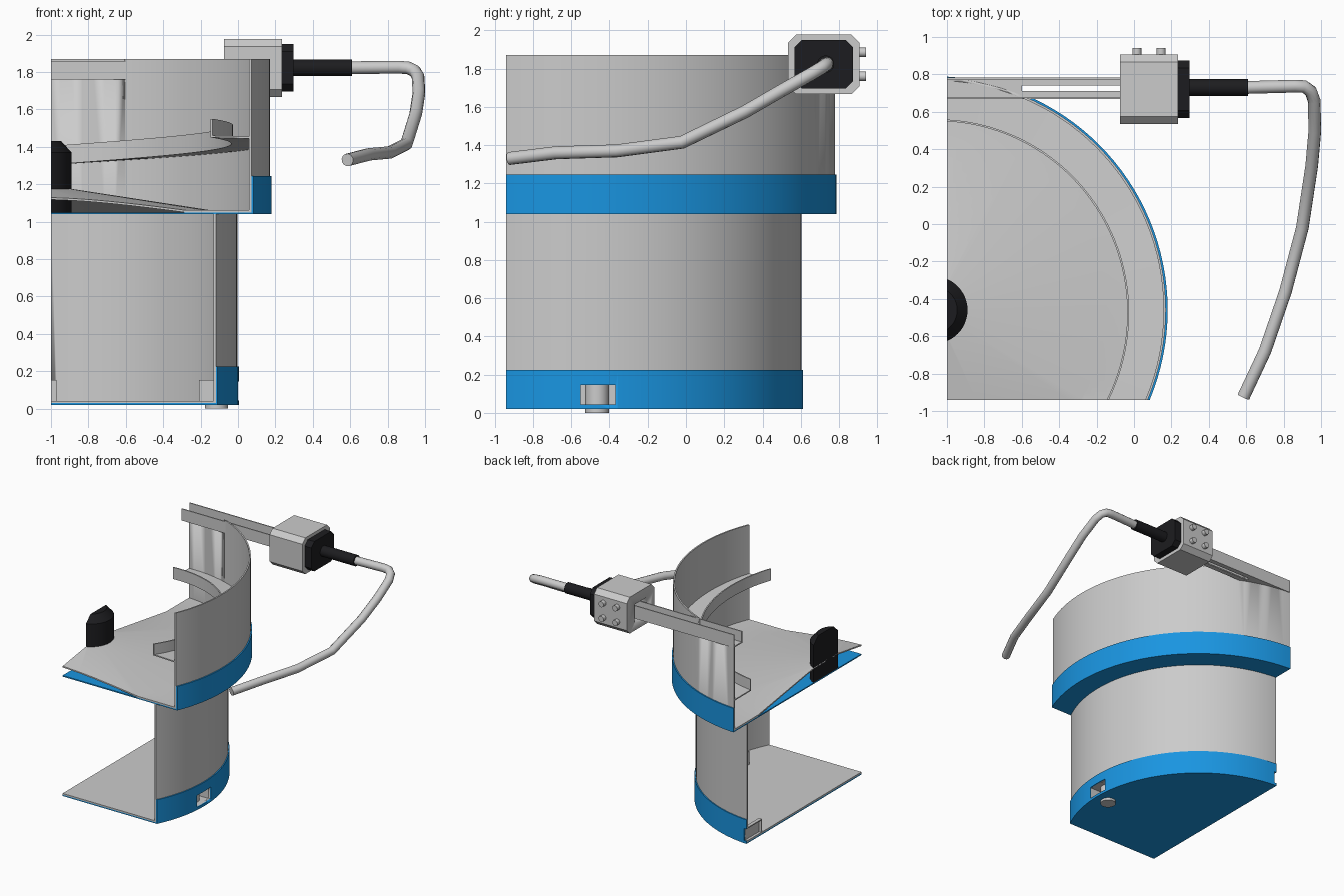
import bpy, bmesh, math
from mathutils import Matrix, Vector

if "Cube" in bpy.data.objects:
    bpy.data.objects.remove(bpy.data.objects["Cube"])

CX, CY = -1.07, -0.46          # bowl axis
XMIN, YMIN = -1.0, -0.94       # the model is a cut-away section


def material(name, col):
    m = bpy.data.materials.new(name)
    m.diffuse_color = col
    m.use_nodes = True
    m.node_tree.nodes["Principled BSDF"].inputs["Base Color"].default_value = m.diffuse_color
    return m


BLUE = material("blue", (0.01, 0.30, 0.75, 1))
BLACK = material("black", (0.012, 0.012, 0.014, 1))


def finish(name, bm, mat=None, clip=False):
    if clip:
        for co, no in (((XMIN, 0, 0), (-1, 0, 0)), ((0, YMIN, 0), (0, -1, 0))):
            bmesh.ops.bisect_plane(bm, geom=bm.verts[:] + bm.edges[:] + bm.faces[:], dist=1e-5,
                                   plane_co=co, plane_no=no, clear_outer=True)
            bmesh.ops.holes_fill(bm, edges=[e for e in bm.edges if e.is_boundary], sides=0)
    bmesh.ops.recalc_face_normals(bm, faces=bm.faces[:])
    me = bpy.data.meshes.new(name)
    bm.to_mesh(me)
    bm.free()
    ob = bpy.data.objects.new(name, me)
    bpy.context.collection.objects.link(ob)
    if mat:
        me.materials.append(mat)
    bpy.ops.object.select_all(action='DESELECT')
    ob.select_set(True)
    bpy.context.view_layer.objects.active = ob
    bpy.ops.object.shade_smooth_by_angle(angle=math.radians(30))
    return ob


def skin(bm, rings, closed):
    """Join rings of points into a tube, capped if open."""
    vs = [[bm.verts.new(p) for p in r] for r in rings]
    n, m = len(vs), len(vs[0])
    for i in range(n if closed else n - 1):
        a, b = vs[i], vs[(i + 1) % n]
        for j in range(m):
            k = (j + 1) % m
            bm.faces.new((a[j], a[k], b[k], b[j]))
    if not closed:
        bm.faces.new(vs[0])
        bm.faces.new(vs[-1])


def polar(r, a, z):
    return (CX + r * math.cos(a), CY + r * math.sin(a), z)


def lathe(name, profile, mat=None, seg=128):
    bm = bmesh.new()
    skin(bm, [[polar(r, 2 * math.pi * i / seg, z) for r, z in profile] for i in range(seg)], True)
    return finish(name, bm, mat, clip=True)


def add_prism(bm, x0, x1, y0, y1, z0, z1, c=0.0):
    """Box along x, with its four long edges chamfered by c."""
    if c:
        p = [(y0 + c, z0), (y1 - c, z0), (y1, z0 + c), (y1, z1 - c),
             (y1 - c, z1), (y0 + c, z1), (y0, z1 - c), (y0, z0 + c)]
    else:
        p = [(y0, z0), (y1, z0), (y1, z1), (y0, z1)]
    skin(bm, [[(x, y, z) for y, z in p] for x in (x0, x1)], False)


def boxes(name, dims, mat=None, c=0.0):
    bm = bmesh.new()
    for d in dims:
        add_prism(bm, *d, c)
    return finish(name, bm, mat)


def rod(name, p, q, r, mat=None):
    p, q = Vector(p), Vector(q)
    bm = bmesh.new()
    rot = (q - p).to_track_quat('Z', 'Y').to_matrix().to_4x4()
    bmesh.ops.create_cone(bm, cap_ends=True, segments=32, radius1=r, radius2=r, depth=(q - p).length,
                          matrix=Matrix.Translation((p + q) / 2) @ rot)
    return finish(name, bm, mat)


def cut(ob, cutter):
    cutter.hide_render = True
    cutter.hide_set(True)
    m = ob.modifiers.new("cut", 'BOOLEAN')
    m.operation, m.solver, m.object = 'DIFFERENCE', 'EXACT', cutter


# base: grey drum in a blue cup
drum = lathe("base_drum", [(.03, .03), (1.066, .03), (1.066, 1.04), (1.054, 1.04), (1.054, .042), (.03, .042)])
base_cup = lathe("base_cup", [(.03, .02), (1.075, .02), (1.075, .225), (1.066, .225), (1.066, .03), (.03, .03)], BLUE)

# bowl: wall with shallow cone floor, in a blue cup
bowl = lathe("bowl", [(1.24, 1.05), (1.24, 1.87), (1.228, 1.87), (1.228, 1.062), (.92, 1.062),
                      (.15, 1.18), (.03, 1.18), (.03, 1.17), (.15, 1.17), (.92, 1.05)])
lathe("bowl_cup", [(.03, 1.04), (1.25, 1.04), (1.25, 1.245), (1.24, 1.245), (1.24, 1.05), (.03, 1.05)], BLUE)
lathe("centre_post", [(.03, 1.05), (.18, 1.05), (.18, 1.37), (.125, 1.43), (.03, 1.43)], BLACK, 48)

# foot pockets in the base, one to the right and one at the back
for side, ang in (("right", 0), ("back", 90)):
    turn = Matrix.Translation((CX, CY, 0)) @ Matrix.Rotation(math.radians(ang), 4, 'Z')
    bm = bmesh.new()
    w, t = .092, .008
    for d in ((.87, 1.06, -w - t, -w, .04, .15), (.87, 1.06, w, w + t, .04, .15),
              (.862, .87, -w - t, w + t, .04, .15), (.862, 1.06, -w - t, w + t, .145, .153)):
        add_prism(bm, *d)
    bm.transform(turn)
    finish("pocket_" + side, bm, clip=True)
    bm = bmesh.new()
    add_prism(bm, .95, 1.2, -w, w, .043, .145)
    bm.transform(turn)
    cutter = finish("pocket_cutter_" + side, bm)
    cut(drum, cutter)
    cut(base_cup, cutter)
rod("foot", (-.115, -.465, 0), (-.115, -.465, .146), .062)

# spiral track with a lip, climbing clockwise around the bowl wall
bm = bmesh.new()
rings = []
for i in range(61):
    deg = 100 - 135 * i / 60
    z = 1.31 + .46 * (90 - deg) / 360
    r = 1.01 + .03 * (90 - deg) / 113
    rings.append([polar(p, math.radians(deg), z + h) for p, h in
                  ((1.232, -.01), (r, -.01), (r, .09), (r + .01, .09), (r + .01, 0), (1.232, 0))])
skin(bm, rings, False)
finish("spiral_track", bm, clip=True)

# straight exit channel: two angle rails, joined by a floor inside the bowl
boxes("inner_rail", [(-1, .05, .667, .676, 1.76, 1.86), (-1, .05, .676, .71, 1.76, 1.77)])
boxes("outer_rail", [(-1, .05, .773, .782, 1.76, 1.87), (-1, .05, .74, .773, 1.76, 1.77)])
boxes("channel_floor", [(-1, -.6, .71, .74, 1.76, 1.77)])
cut(bowl, boxes("channel_cutter", [(-1.1, -.4, .677, .772, 1.771, 2)]))

# sensor head with a slot for the rails
head = boxes("sensor_head", [(-.075, .235, .534, .906, 1.667, 1.977)], c=.04)
cut(head, boxes("slot_cutter", [(-.2, .06, .64, .80, 1.735, 1.89)]))
boxes("head_cover", [(.235, .297, .566, .874, 1.695, 1.95)], BLACK, c=.04)
for x in (.015, .145):
    for z in (1.76, 1.885):
        rod("head_bolt", (x, .89, z), (x, .94, z), .024)

# cable with its sleeve
rod("cable_sleeve", (.29, .73, 1.823), (.61, .73, 1.823), .045, BLACK)
path = [(.6, .73, 1.823), (.86, .737, 1.826), (.91, .735, 1.822), (.945, .71, 1.805), (.963, .66, 1.775),
        (.967, .5, 1.685), (.95, .31, 1.575), (.9, -.02, 1.415), (.81, -.36, 1.37), (.7, -.68, 1.36),
        (.585, -.925, 1.33)]
cu = bpy.data.curves.new("cable", 'CURVE')
cu.dimensions = '3D'
cu.bevel_depth, cu.bevel_resolution, cu.use_fill_caps = .034, 4, True
sp = cu.splines.new('POLY')
sp.points.add(len(path) - 1)
for pt, co in zip(sp.points, path):
    pt.co = (*co, 1)
bpy.context.collection.objects.link(bpy.data.objects.new("cable", cu))
